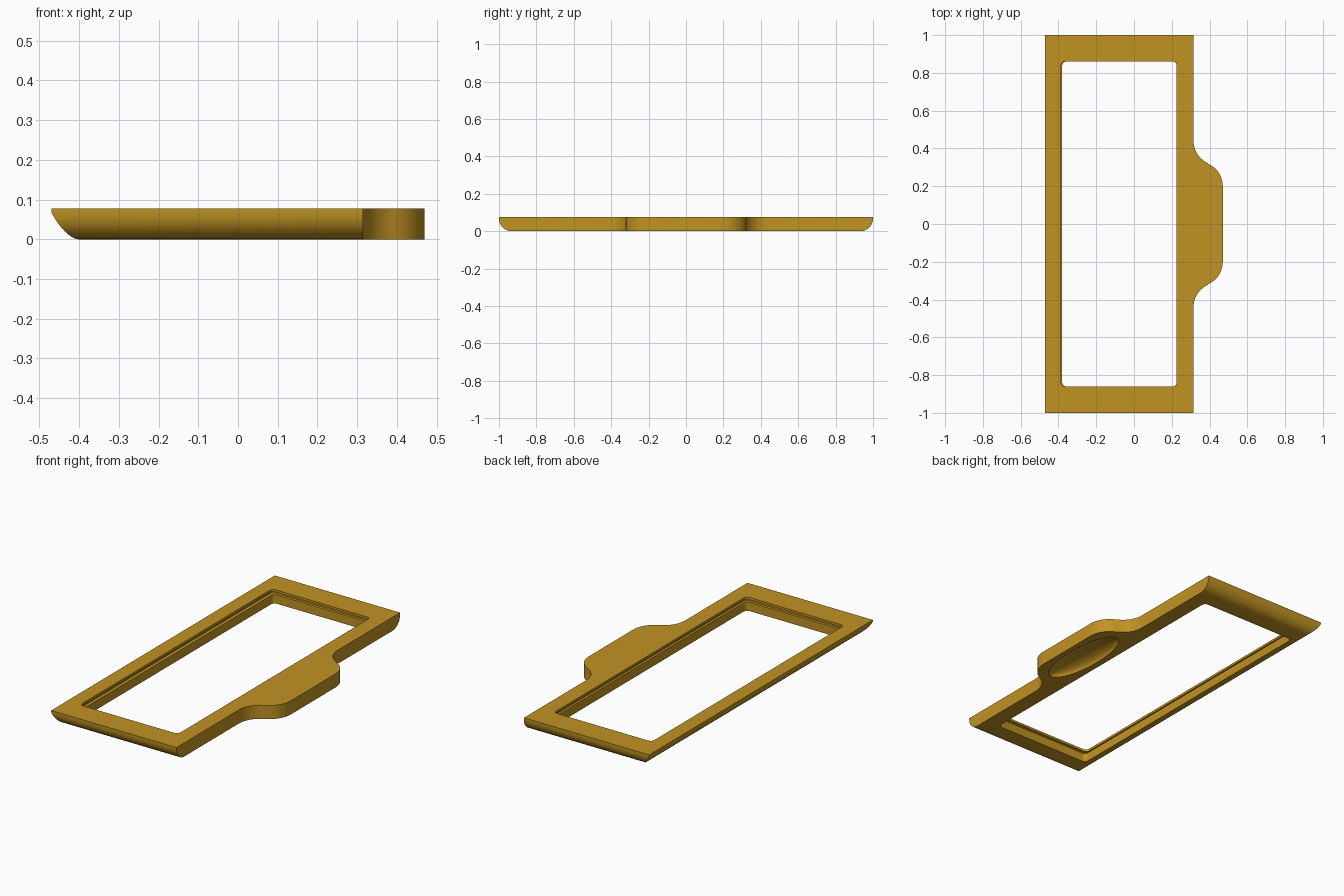
import bpy, bmesh, math

if "Cube" in bpy.data.objects:
    bpy.data.objects.remove(bpy.data.objects["Cube"])

H = 0.077            # plate thickness
XL, XR = -0.47, 0.315
ROUND = 0.068        # radius of the lower outer edges

gold = bpy.data.materials.new("golden_brown")
gold.diffuse_color = (0.53, 0.29, 0.016, 1)
gold.use_nodes = True
gold.node_tree.nodes["Principled BSDF"].inputs["Base Color"].default_value = gold.diffuse_color


def arc(cx, cy, r, a0, a1, n=10):
    return [(cx + r * math.cos(math.radians(a0 + (a1 - a0) * i / n)),
             cy + r * math.sin(math.radians(a0 + (a1 - a0) * i / n))) for i in range(n + 1)]


def outer_loop(left_in, end_in):
    """Rectangle with a curved finger tab on its right side."""
    half = [(XL + left_in, 1 - end_in), (XR, 1 - end_in)]
    half += arc(0.445, 0.44, 0.13, 180, 247)
    half += arc(0.34, 0.20, 0.13, 66, 0)
    return half + [(x, -y) for x, y in reversed(half)]


def opening_loop(grow, left):
    """Rectangle with small rounded corners."""
    x0, x1, y1, r = left - grow, 0.226 + grow, 0.86 + grow, 0.022
    return (arc(x1 - r, y1 - r, r, 0, 90, 5) + arc(x0 + r, y1 - r, r, 90, 180, 5)
            + arc(x0 + r, r - y1, r, 180, 270, 5) + arc(x1 - r, r - y1, r, 270, 360, 5))


def stack(bm, layers):
    """Join loops at rising heights with quads; return lowest and highest loops."""
    rings = [[bm.verts.new((x, y, z)) for x, y in pts] for z, pts in layers]
    for a, b in zip(rings, rings[1:]):
        for i in range(len(a)):
            j = (i + 1) % len(a)
            bm.faces.new((a[i], a[j], b[j], b[i]))
    return rings[0], rings[-1]


def ring_edges(bm, ring):
    return [bm.edges.get((ring[i], ring[(i + 1) % len(ring)])) for i in range(len(ring))]


bm = bmesh.new()

# Outer wall: rounded underneath at both ends and along the left side
outer = []
for i in range(11):
    t = math.radians(9 * i)
    inset = ROUND * (1 - math.sin(t))
    z = ROUND * (1 - math.cos(t))
    chamfer = ROUND - z
    outer.append((z, outer_loop(0.5 * inset + 0.5 * chamfer, inset)))
outer.append((H, outer_loop(0, 0)))
out_low, out_high = stack(bm, outer)

# Inner wall: thin groove below the upper lip
inner = [(z, opening_loop(g, left)) for z, g, left in (
    (0, 0, -0.38), (0.05, 0, -0.38), (0.052, 0.010, -0.385),
    (0.062, 0.010, -0.385), (0.064, 0, -0.388), (H, 0, -0.388))]
in_low, in_high = stack(bm, inner)

# Flat top and bottom
for a, b in ((out_low, in_low), (out_high, in_high)):
    bmesh.ops.triangle_fill(bm, use_beauty=True, use_dissolve=False,
                            edges=ring_edges(bm, a) + ring_edges(bm, b))
bmesh.ops.recalc_face_normals(bm, faces=bm.faces)
mesh = bpy.data.meshes.new("frame")
bm.to_mesh(mesh)
bm.free()
frame = bpy.data.objects.new("frame_with_tab", mesh)
bpy.context.collection.objects.link(frame)
mesh.materials.append(gold)

# Finger scoop hollowed into the underside of the tab
bpy.ops.mesh.primitive_uv_sphere_add(segments=48, ring_count=24, location=(0.352, 0, 0))
scoop = bpy.context.object
scoop.name = "finger_scoop_cutter"
scoop.scale = (0.09, 0.27, 0.045)
scoop.data.materials.append(gold)
cut = frame.modifiers.new("finger_scoop", 'BOOLEAN')
cut.operation = 'DIFFERENCE'
cut.solver = 'EXACT'
cut.object = scoop

bpy.ops.object.select_all(action='DESELECT')
frame.select_set(True)
bpy.context.view_layer.objects.active = frame
bpy.ops.object.modifier_apply(modifier=cut.name)
bpy.data.objects.remove(scoop, do_unlink=True)
bpy.ops.object.shade_smooth_by_angle(angle=math.radians(30))
